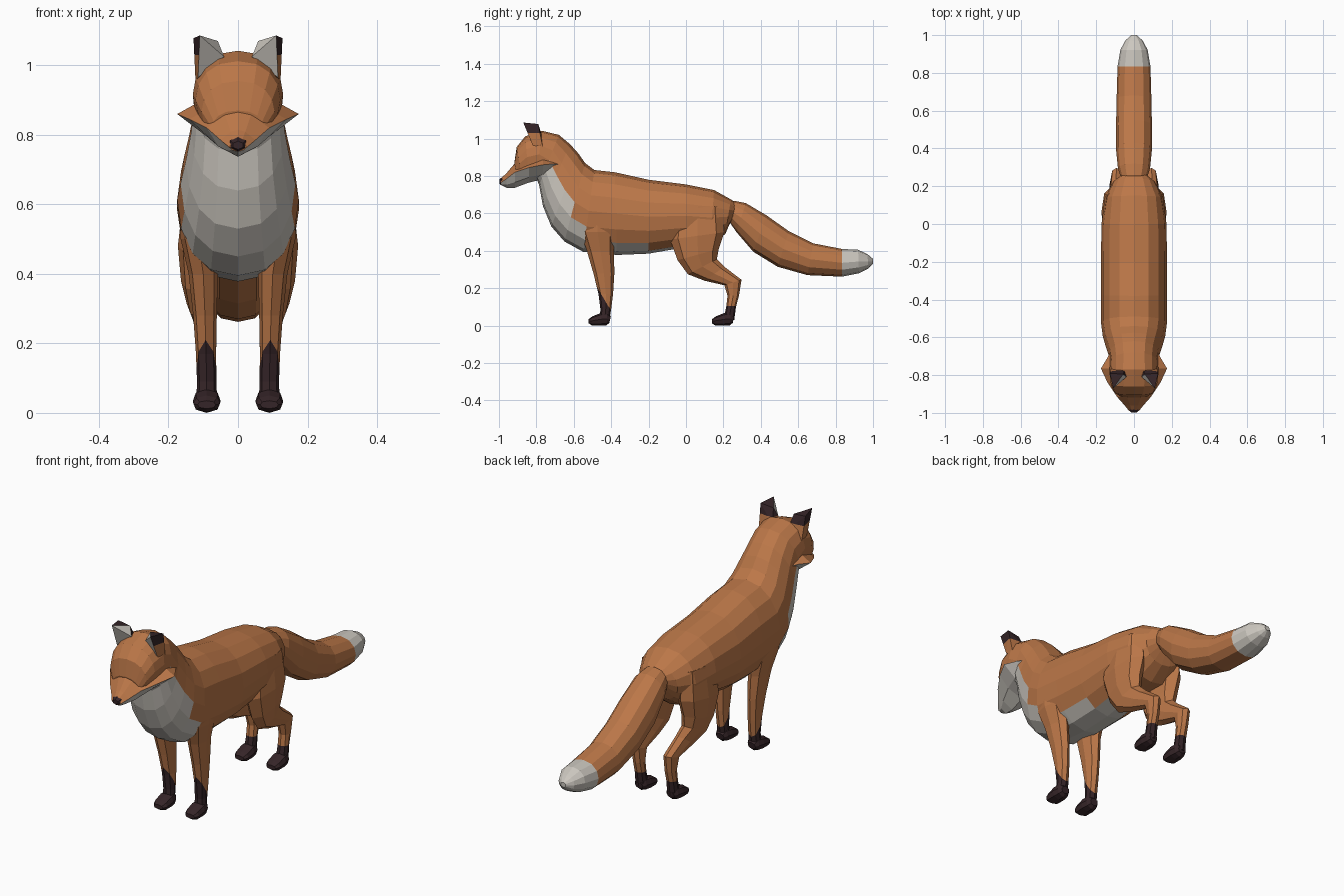
import bpy, bmesh, math
from mathutils import Vector

if "Cube" in bpy.data.objects:
    bpy.data.objects.remove(bpy.data.objects["Cube"])


def material(name, rgb):
    m = bpy.data.materials.new(name)
    m.diffuse_color = (*rgb, 1)
    m.use_nodes = True
    m.node_tree.nodes["Principled BSDF"].inputs["Base Color"].default_value = m.diffuse_color
    return m


MATS = [material("orange fur", (0.50, 0.185, 0.065)),
        material("white fur", (0.60, 0.57, 0.52)),
        material("dark fur", (0.036, 0.018, 0.021))]
ORANGE, WHITE, DARK = 0, 1, 2


def finish(name, bm, rule, cut=None, mirror=False):
    """Cut along an optional colour border, colour by rule, make the object."""
    if cut:
        bmesh.ops.bisect_plane(bm, geom=bm.verts[:] + bm.edges[:] + bm.faces[:],
                               plane_co=cut[0], plane_no=cut[1])
    bmesh.ops.recalc_face_normals(bm, faces=bm.faces[:])
    bm.normal_update()
    for f in bm.faces:
        f.material_index = rule(f, f.calc_center_median())
    me = bpy.data.meshes.new(name)
    bm.to_mesh(me)
    bm.free()
    for m in MATS:
        me.materials.append(m)
    ob = bpy.data.objects.new(name, me)
    bpy.context.collection.objects.link(ob)
    if mirror:
        ob.modifiers.new("mirror", 'MIRROR')
    return ob


def bridge(rings):
    """Skin a list of closed rings and cap both ends."""
    bm = bmesh.new()
    loops = [[bm.verts.new(p) for p in r] for r in rings]
    for a, b in zip(loops, loops[1:]):
        for i in range(len(a)):
            j = (i + 1) % len(a)
            bm.faces.new((a[i], a[j], b[j], b[i]))
    bm.faces.new(loops[0])
    bm.faces.new(loops[-1])
    return bm


def oval(ya, za, yb, zb, w, cx=0, n=16, p=0.85):
    """Rounded ring spanning two side-profile points, half width w."""
    mid, half = Vector((cx, (ya + yb) / 2, (za + zb) / 2)), Vector((0, (ya - yb) / 2, (za - zb) / 2))
    pts = []
    for i in range(n):
        a = math.tau * i / n
        s, c = math.sin(a), math.cos(a)
        pts.append(mid + half * c + Vector((w * math.copysign(abs(s) ** p, s), 0, 0)))
    return pts


# Torso, neck and skull: top point, bottom point, half width
spine = [(.29, .64, .24, .56, .05), (.24, .675, .21, .49, .11), (.15, .725, .13, .43, .155),
         (0, .755, 0, .42, .172), (-.2, .78, -.2, .385, .175), (-.38, .82, -.37, .378, .175),
         (-.49, .832, -.55, .395, .175), (-.54, .87, -.65, .45, .165), (-.575, .92, -.72, .53, .15),
         (-.62, .97, -.765, .64, .135), (-.68, 1.02, -.785, .75, .127), (-.77, 1.042, -.80, .79, .13),
         (-.86, 1.012, -.84, .79, .122), (-.905, .955, -.875, .78, .105), (-.918, .87, -.90, .77, .075)]


def body_rule(f, c):
    # Bib on the throat and chest, strip along the belly
    if -.82 < c.y < -.56:
        border = .66 + (-.61 - c.y) * 1.6
        return WHITE if c.z < min(border - .08 if c.y > -.63 else border, .86) else ORANGE
    return WHITE if c.z < .43 and f.normal.z < -.5 else ORANGE


finish("body", bridge([oval(*s) for s in spine]), body_rule)


# Muzzle with flared cheeks: y, top z, corner z, bottom z, half width
def wedge(y, zt, zc, zb, w):
    right = [(w * .42, zc + (zt - zc) * .8), (w, zc), (w * .62, zc + (zb - zc) * .65)]
    loop = [(0, zt)] + right + [(0, zb)] + [(-x, z) for x, z in reversed(right)]
    return [Vector((x, y, z)) for x, z in loop]


face = [(-.99, .787, .765, .752, .026), (-.96, .815, .785, .737, .05), (-.915, .868, .82, .737, .09),
        (-.84, .90, .845, .765, .14), (-.765, .93, .86, .782, .175), (-.71, .92, .865, .79, .142),
        (-.65, .90, .86, .82, .11)]
finish("muzzle_and_cheeks", bridge([wedge(*r) for r in face]),
       lambda f, c: WHITE if f.normal.z < -.05 else ORANGE)

# Nose
finish("nose", bridge([oval(-.965, .80, -.965, .755, .027, n=6),
                       oval(-.985, .793, -.99, .752, .025, n=6),
                       oval(-.998, .782, -.998, .758, .016, n=6)]), lambda f, c: DARK)

# Ears: forward-leaning wedges, pale inside, dark behind the tips
ear = bmesh.new()
for p in [(.11, -.87, 1.086), (.128, -.79, 1.078), (.058, -.795, 1.07), (.122, -.765, .95),
          (.045, -.765, 1.0), (.04, -.81, 1.025), (.115, -.82, .965)]:
    ear.verts.new(p)
hull = bmesh.ops.convex_hull(ear, input=ear.verts[:])
bmesh.ops.delete(ear, geom=[v for v in hull["geom_interior"] if isinstance(v, bmesh.types.BMVert)],
                 context='VERTS')


def ear_rule(f, c):
    if f.normal.y < -.4:
        return WHITE
    return DARK if c.z > 1.03 else ORANGE


finish("ears", ear, ear_rule, ((0, 0, 1.03), (0, 0, 1)), True)

# Tail with pale tip
tail = [(.2, .65, .19, .57, .05), (.26, .667, .235, .55, .07), (.32, .655, .27, .50, .085),
        (.43, .59, .36, .395, .095), (.55, .505, .49, .315, .095), (.68, .44, .65, .27, .092),
        (.835, .41, .835, .262, .087), (.92, .406, .925, .28, .072), (.97, .382, .975, .305, .045),
        (1.0, .357, 1.0, .332, .014)]
finish("tail", bridge([oval(*t, n=12) for t in tail]),
       lambda f, c: WHITE if c.y > .836 else ORANGE)

# Front legs: front point, back point, half width, centre x
front = [(-.58, .62, -.38, .62, .05, .118), (-.565, .5, -.38, .5, .05, .115),
         (-.53, .40, -.385, .40, .042, .1), (-.495, .28, -.383, .28, .034, .095),
         (-.468, .17, -.39, .17, .029, .092), (-.458, .09, -.40, .09, .028, .09),
         (-.46, .03, -.41, .03, .03, .09)]
slope = Vector((0, 1.7, 1))
sock = Vector((0, -.425, .12))
finish("front_legs", bridge([oval(*r, n=8) for r in front]),
       lambda f, c: DARK if (c - sock).dot(slope) < 0 else ORANGE, (sock, slope), True)

# Hind legs: thigh, hock and shank
hind = [(-.06, .64, .19, .64, .05, .105), (-.085, .46, .205, .50, .06, .113),
        (-.045, .35, .175, .41, .052, .112), (.01, .275, .165, .355, .042, .106),
        (.10, .24, .205, .315, .034, .098), (.205, .216, .297, .245, .03, .092),
        (.222, .16, .283, .16, .027, .09), (.215, .1, .267, .1, .027, .09),
        (.20, .03, .258, .03, .03, .09)]
finish("hind_legs", bridge([oval(*r, n=8) for r in hind]),
       lambda f, c: DARK if c.z < .105 else ORANGE, ((0, 0, .105), (0, 0, 1)), True)

# Paws: low rounded blocks pointing forward
for name, toe in (("front_paws", -.52), ("hind_paws", .14)):
    paw = [(toe, .035, toe, .012, .026, .09), (toe + .02, .05, toe + .015, .002, .038, .09),
           (toe + .065, .068, toe + .065, 0, .04, .09), (toe + .10, .07, toe + .095, .002, .034, .09),
           (toe + .118, .05, toe + .11, .015, .022, .09)]
    finish(name, bridge([oval(*r, n=8, p=.7) for r in paw]), lambda f, c: DARK, None, True)
